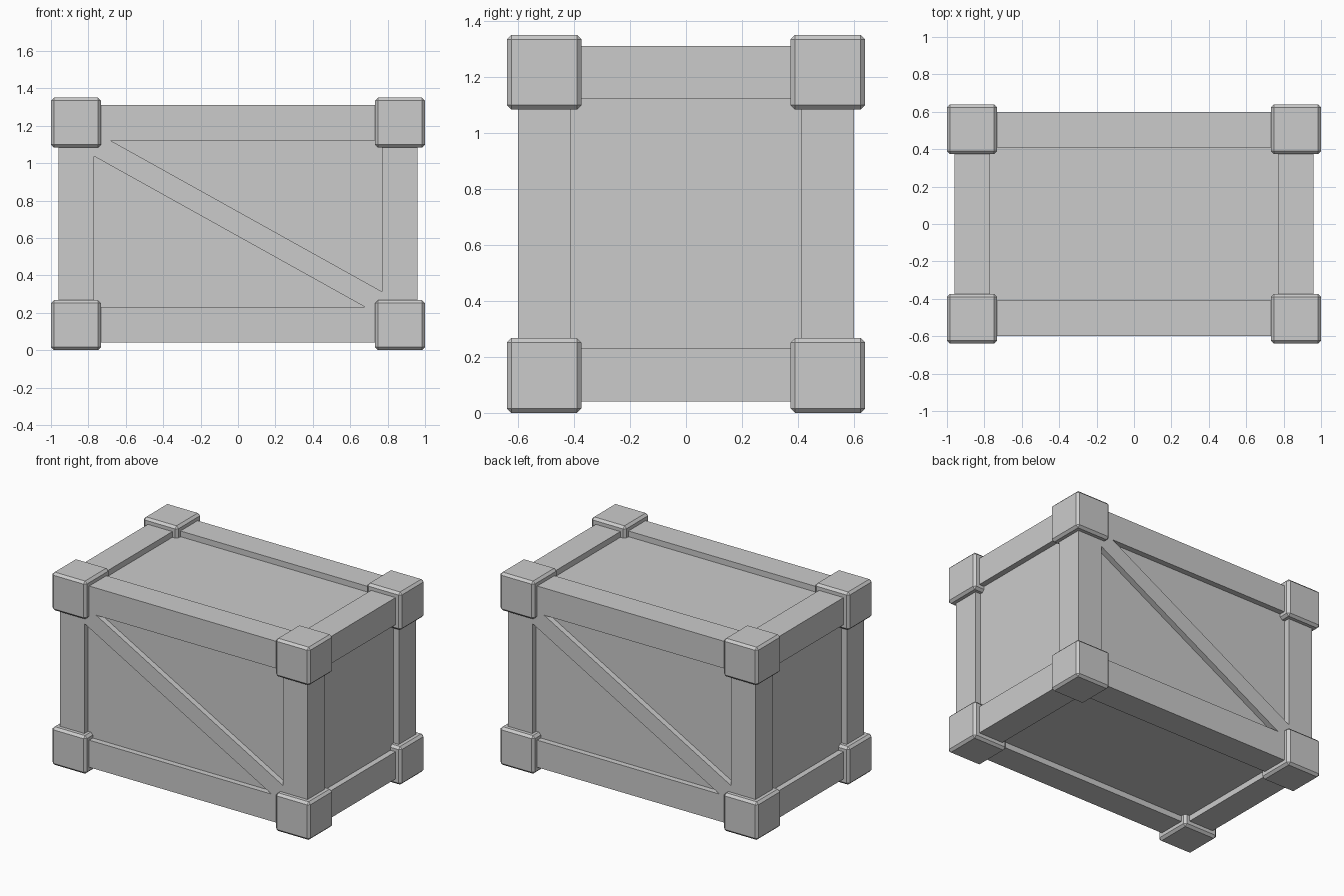
import bpy, bmesh
from mathutils import Vector

if "Cube" in bpy.data.objects:
    bpy.data.objects.remove(bpy.data.objects["Cube"])

ZC = 0.675                      # mid height of the crate
OUT = Vector((0.96, 0.60, 0.635))   # outer half size of the frame
W, DEPTH = 0.19, 0.04           # beam width, panel recess
BLOCK, LIP = 0.267, 0.04        # corner block size and overhang


def finish(name, bm):
    bmesh.ops.recalc_face_normals(bm, faces=bm.faces)
    mesh = bpy.data.meshes.new(name)
    bm.to_mesh(mesh)
    bm.free()
    obj = bpy.data.objects.new(name, mesh)
    bpy.context.collection.objects.link(obj)
    return obj


def box(name, centre, size, chamfer=0):
    bm = bmesh.new()
    bmesh.ops.create_cube(bm, size=1)
    for v in bm.verts:
        v.co = Vector(a * b for a, b in zip(v.co, size)) + Vector(centre) + Vector((0, 0, ZC))
    if chamfer:
        bmesh.ops.bevel(bm, geom=bm.edges[:], offset=chamfer, segments=1, affect='EDGES')
    return finish(name, bm)


# Recessed panels form one inner box
box("panel_body", (0, 0, 0), [2 * (h - DEPTH) for h in OUT])

# Twelve frame beams, ends hidden inside the corner blocks
for axis, label in enumerate(("long_beam", "side_beam", "upright")):
    for s in (-1, 1):
        for t in (-1, 1):
            u, v = [i for i in range(3) if i != axis]
            centre, size = [0, 0, 0], [W, W, W]
            centre[u] = s * (OUT[u] - W / 2)
            centre[v] = t * (OUT[v] - W / 2)
            size[axis] = 2 * (OUT[axis] - 0.05)
            box(label, centre, size)

# Eight chamfered corner blocks
for sx in (-1, 1):
    for sy in (-1, 1):
        for sz in (-1, 1):
            c = [s * (h + LIP - BLOCK / 2) for s, h in zip((sx, sy, sz), OUT)]
            box("corner_block", c, (BLOCK,) * 3, 0.016)

# Diagonal braces, front and back, trimmed flush to the frame opening
outline = [(-0.77, 0.445), (-0.68, 0.445), (0.77, -0.362),
           (0.77, -0.445), (0.68, -0.445), (-0.77, 0.362)]
for name, s in (("front_brace", 1), ("back_brace", -1)):
    bm = bmesh.new()
    face = bm.faces.new([bm.verts.new((s * x, -s * OUT.y, z + ZC)) for x, z in outline])
    ext = bmesh.ops.extrude_face_region(bm, geom=[face], use_keep_orig=True)
    moved = [g for g in ext["geom"] if isinstance(g, bmesh.types.BMVert)]
    bmesh.ops.translate(bm, verts=moved, vec=(0, s * (DEPTH + 0.02), 0))
    finish(name, bm)
